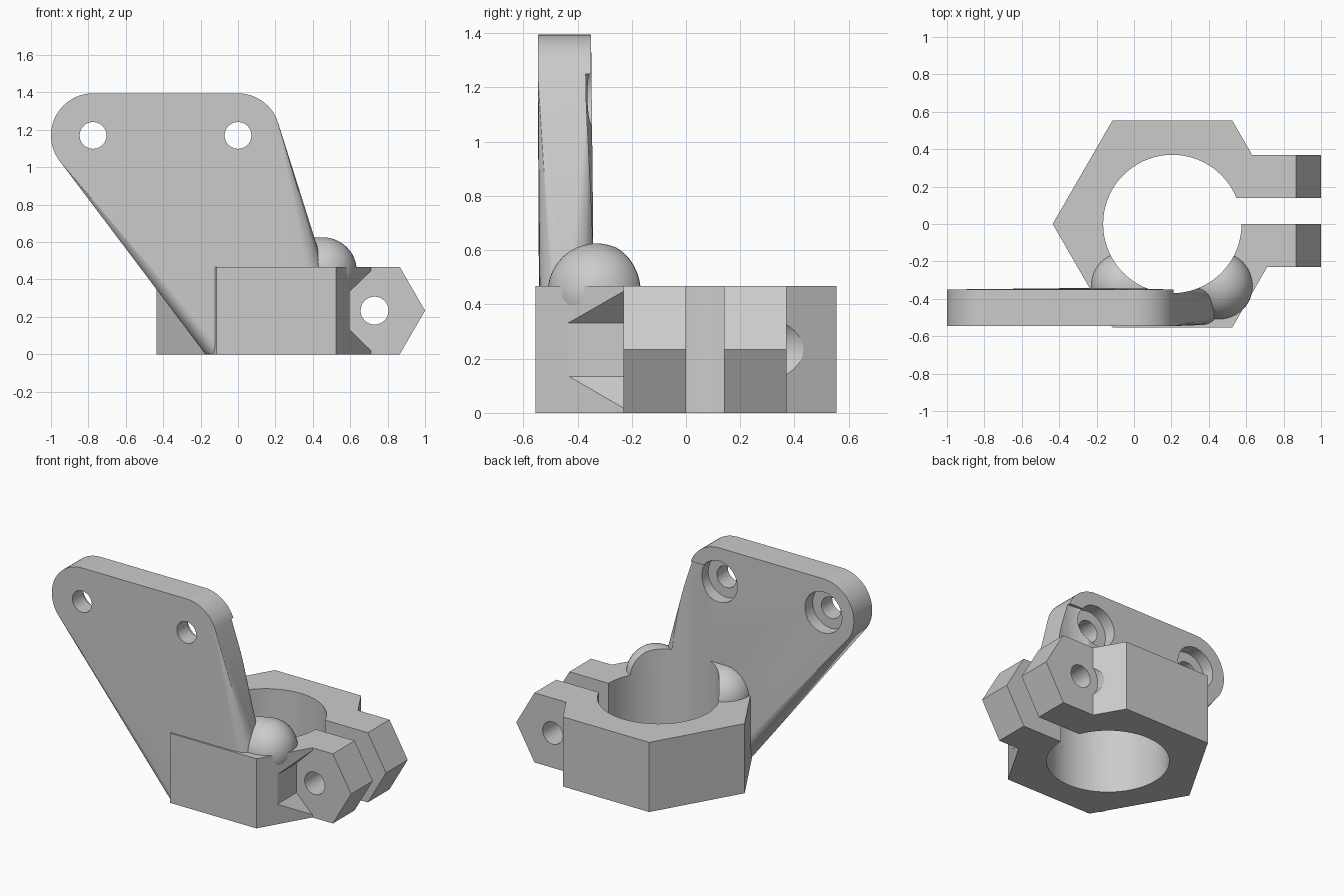
import bpy, bmesh
from math import pi, cos, sin
from mathutils import Matrix, Vector

if "Cube" in bpy.data.objects:
    bpy.data.objects.remove(bpy.data.objects["Cube"])

grey = bpy.data.materials.new("grey_plastic")
grey.use_nodes = True
colour = (0.6, 0.6, 0.6, 1)
grey.diffuse_color = colour
grey.node_tree.nodes["Principled BSDF"].inputs["Base Color"].default_value = colour

HEIGHT = 0.467
BORE_X, BORE_R = 0.205, 0.37
BOLT_X, BOLT_Z = 0.73, HEIGHT / 2
PLATE_FRONT, PLATE_BACK = -0.545, -0.35
HOLE_Z = 1.17
HOLE_XS = (-0.775, 0)


def make_object(name, bm):
    bmesh.ops.recalc_face_normals(bm, faces=bm.faces)
    mesh = bpy.data.meshes.new(name)
    bm.to_mesh(mesh)
    bm.free()
    mesh.materials.append(grey)
    obj = bpy.data.objects.new(name, mesh)
    bpy.context.collection.objects.link(obj)
    return obj


def prism(name, outline, axis, low, high):
    """Extrude an outline along z (x, y points) or along y (x, z points)."""
    place = (lambda a, b, t: (a, b, t)) if axis == "z" else (lambda a, b, t: (a, t, b))
    bm = bmesh.new()
    face = bm.faces.new([bm.verts.new(place(a, b, low)) for a, b in outline])
    moved = bmesh.ops.extrude_face_region(bm, geom=[face])["geom"]
    shift = Vector(place(0, 0, high - low))
    bmesh.ops.translate(bm, vec=shift, verts=[v for v in moved if isinstance(v, bmesh.types.BMVert)])
    return make_object(name, bm)


def circle(cx, cy, radius, sides=64):
    return [(cx + radius * cos(2 * pi * i / sides), cy + radius * sin(2 * pi * i / sides))
            for i in range(sides)]


def hull(name, points):
    """Wrap a convex skin around points and merge its flat areas."""
    bm = bmesh.new()
    for p in points:
        bm.verts.new(p)
    result = bmesh.ops.convex_hull(bm, input=bm.verts)
    spare = {v for v in result["geom_interior"] + result["geom_unused"]
             if isinstance(v, bmesh.types.BMVert)}
    bmesh.ops.delete(bm, geom=list(spare), context="VERTS")
    bmesh.ops.dissolve_limit(bm, angle_limit=0.005, verts=bm.verts, edges=bm.edges)
    return make_object(name, bm)


def combine(obj, others, operation):
    """Apply booleans, then discard the helper shapes."""
    bpy.context.view_layer.objects.active = obj
    for other in others:
        mod = obj.modifiers.new("cut", "BOOLEAN")
        mod.operation, mod.solver, mod.object = operation, "EXACT", other
        bpy.ops.object.modifier_apply(modifier=mod.name)
        bpy.data.objects.remove(other)


def bore():
    return prism("bore_cutter", circle(BORE_X, 0, BORE_R, 72), "z", -0.1, 1.25)


# Hexagonal clamp ring with two pointed ears
ring = prism("clamp_ring", circle(BORE_X, 0, 0.64, 6), "z", 0, HEIGHT)
ears = prism("clamp_ears", [(0.5, 0), (0.865, 0), (1, BOLT_Z), (0.865, HEIGHT), (0.5, HEIGHT)],
             "y", -0.23, 0.37)
combine(ring, [ears], "UNION")
combine(ring, [
    bore(),
    prism("slot_cutter", [(0.4, 0), (1.1, 0), (1.1, 0.14), (0.4, 0.14)], "z", -0.1, 0.6),
    prism("bolt_cutter", circle(BOLT_X, BOLT_Z, 0.075, 24), "y", -0.7, 0.7),
    prism("nut_cutter", circle(BOLT_X, BOLT_Z, 0.135, 48), "y", 0.37, 0.7),
    prism("head_cutter", [(0.595, 0.135), (0.595, 0.332), (0.9, 0.635), (0.9, -0.17)],
          "y", -0.7, -0.23),
], "DIFFERENCE")

# Mounting plate: two round top corners flowing into two upright round posts
points = [(x, y, z) for cx in HOLE_XS for x, z in circle(cx, HOLE_Z, 0.225)
          for y in (PLATE_FRONT, PLATE_BACK)]
points += [(x, y, z) for cx, top in ((-0.075, 0.1), (0.36, 0.46))
           for x, y in circle(cx, -0.44, 0.1, 32) for z in (0.002, top)]
plate = hull("mounting_plate", points)
cutters = [bore()]
for x in HOLE_XS:
    cutters += [prism("screw_cutter", circle(x, HOLE_Z, 0.072, 24), "y", -0.7, -0.2),
                prism("recess_cutter", circle(x, HOLE_Z, 0.137, 32), "y", PLATE_BACK - 0.08, -0.2)]
combine(plate, cutters, "DIFFERENCE")

# Rounded reinforcing bead behind the foot of the plate
points = []
for x in (-0.05, 0.455):
    bm = bmesh.new()
    bmesh.ops.create_uvsphere(bm, u_segments=48, v_segments=24, radius=0.18,
                              matrix=Matrix.Translation((x, -0.33, 0.445)))
    points += [v.co.copy() for v in bm.verts]
    bm.free()
bead = hull("reinforcing_bead", points)
combine(bead, [bore()], "DIFFERENCE")

# Smooth the round walls, keep the corners crisp
bpy.ops.object.select_all(action="DESELECT")
for obj in (ring, plate, bead):
    obj.select_set(True)
bpy.context.view_layer.objects.active = ring
bpy.ops.object.shade_smooth_by_angle(angle=0.4)
